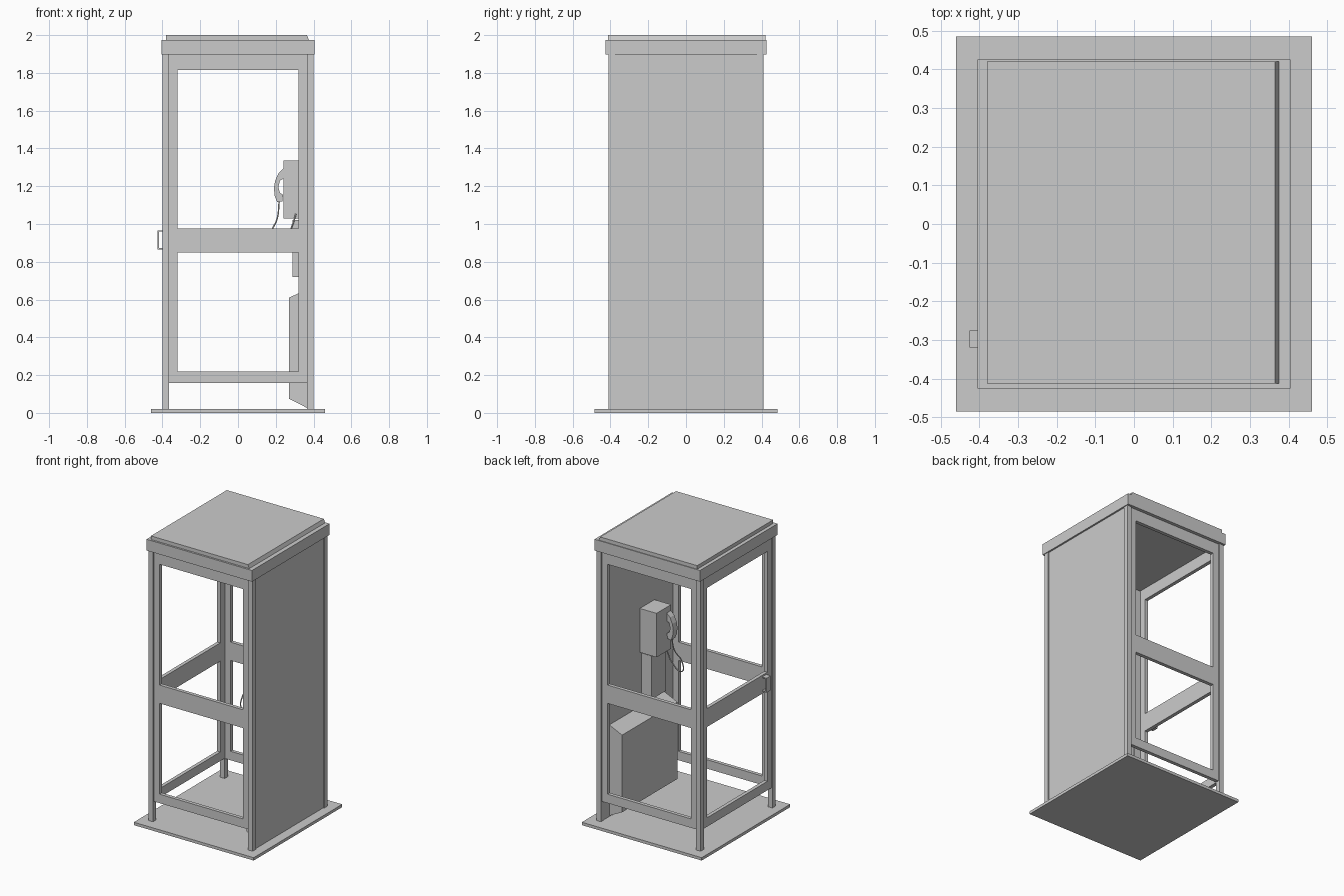
import bpy, bmesh, math
from mathutils import Vector

if "Cube" in bpy.data.objects:
    bpy.data.objects.remove(bpy.data.objects["Cube"])


def mesh_object(name, bm):
    bmesh.ops.recalc_face_normals(bm, faces=bm.faces)
    me = bpy.data.meshes.new(name)
    bm.to_mesh(me)
    bm.free()
    ob = bpy.data.objects.new(name, me)
    bpy.context.collection.objects.link(ob)
    return ob


def add_box(bm, lo, hi):
    lo, hi = Vector(lo), Vector(hi)
    verts = bmesh.ops.create_cube(bm, size=1)["verts"]
    for v in verts:
        v.co = Vector((v.co[i] * (hi[i] - lo[i]) + (lo[i] + hi[i]) / 2 for i in range(3)))


def box(name, lo, hi):
    bm = bmesh.new()
    add_box(bm, lo, hi)
    return mesh_object(name, bm)


def prism(name, profile, y0, y1):
    """Extrude an (x, z) outline along y."""
    bm = bmesh.new()
    f = bm.faces.new([bm.verts.new((x, y0, z)) for x, z in profile])
    g = bmesh.ops.extrude_face_region(bm, geom=[f])["geom"]
    bmesh.ops.translate(bm, vec=(0, y1 - y0, 0), verts=[v for v in g if isinstance(v, bmesh.types.BMVert)])
    return mesh_object(name, bm)


def frame(name, half, stile, depth, swap=False):
    """Open frame with two stiles and three rails; swap runs it along y."""
    bm = bmesh.new()
    inner = half - stile
    parts = [(-half, -inner, 0.158, 1.9), (inner, half, 0.158, 1.9)]
    parts += [(-inner, inner, a, b) for a, b in ((0.158, 0.22), (0.85, 0.977), (1.815, 1.9))]
    for a, b, z0, z1 in parts:
        if swap:
            add_box(bm, (depth[0], a, z0), (depth[1], b, z1))
        else:
            add_box(bm, (a, depth[0], z0), (b, depth[1], z1))
    return mesh_object(name, bm)


# Floor plate and roof
box("floor_plate", (-0.46, -0.485, 0), (0.46, 0.485, 0.02))
box("roof_trim", (-0.405, -0.425, 1.897), (0.405, 0.425, 1.975))
prism("roof_cap", [(-0.38, 1.975), (0.375, 1.975), (0.365, 2.0), (-0.38, 2.0)], -0.412, 0.42)

# Corner posts
for sx, side in ((-1, "left"), (1, "right")):
    for sy, end in ((-1, "front"), (1, "back")):
        x, y = sx * 0.3825, sy * 0.393
        box(f"{end}_{side}_post", (x - 0.0175, y - 0.0175, 0.02), (x + 0.0175, y + 0.0175, 1.9))

# Open frames on three sides, solid wall on the right
frame("front_frame", 0.365, 0.044, (-0.402, -0.377))
frame("back_frame", 0.365, 0.044, (0.377, 0.402))
frame("door_frame", 0.3755, 0.044, (-0.393, -0.368), swap=True)
box("right_wall", (0.368, -0.3755, 0.02), (0.393, 0.3755, 1.9))

# Door handle: bent strip
prism("door_handle", [(-0.393, 0.865), (-0.426, 0.865), (-0.426, 0.966), (-0.393, 0.966),
                      (-0.393, 0.959), (-0.419, 0.959), (-0.419, 0.872), (-0.393, 0.872)], -0.32, -0.275)

# Telephone, its mount and the slanted shelf box
box("telephone_body", (0.24, -0.18, 1.03), (0.368, -0.02, 1.335))
box("telephone_mount", (0.288, -0.19, 0.72), (0.368, -0.035, 1.02))
prism("lower_box", [(0.27, 0.075), (0.368, 0.025), (0.368, 0.655), (0.27, 0.61)], -0.29, 0.315)

# Handset: arched bar with ear and mouth pieces touching the body
outer = [(0.24, 1.295), (0.215, 1.27), (0.197, 1.23), (0.19, 1.19), (0.195, 1.145), (0.208, 1.115)]
inner = [(0.235, 1.12), (0.238, 1.155), (0.222, 1.165), (0.214, 1.195), (0.222, 1.23), (0.24, 1.24)]
prism("handset", outer + inner, -0.178, -0.132)

# Handset cord
cu = bpy.data.curves.new("handset_cord", "CURVE")
cu.dimensions = "3D"
cu.bevel_depth = 0.004
cu.bevel_resolution = 1
cu.resolution_u = 5
pts = [(0.218, -0.155, 1.12), (0.208, -0.17, 1.03), (0.175, -0.205, 0.95),
       (0.18, -0.21, 0.875), (0.25, -0.205, 0.92), (0.29, -0.2, 1.0), (0.31, -0.17, 1.07)]
sp = cu.splines.new("BEZIER")
sp.bezier_points.add(len(pts) - 1)
for bp, p in zip(sp.bezier_points, pts):
    bp.co = p
    bp.handle_left_type = bp.handle_right_type = "AUTO"
bpy.context.collection.objects.link(bpy.data.objects.new("handset_cord", cu))
